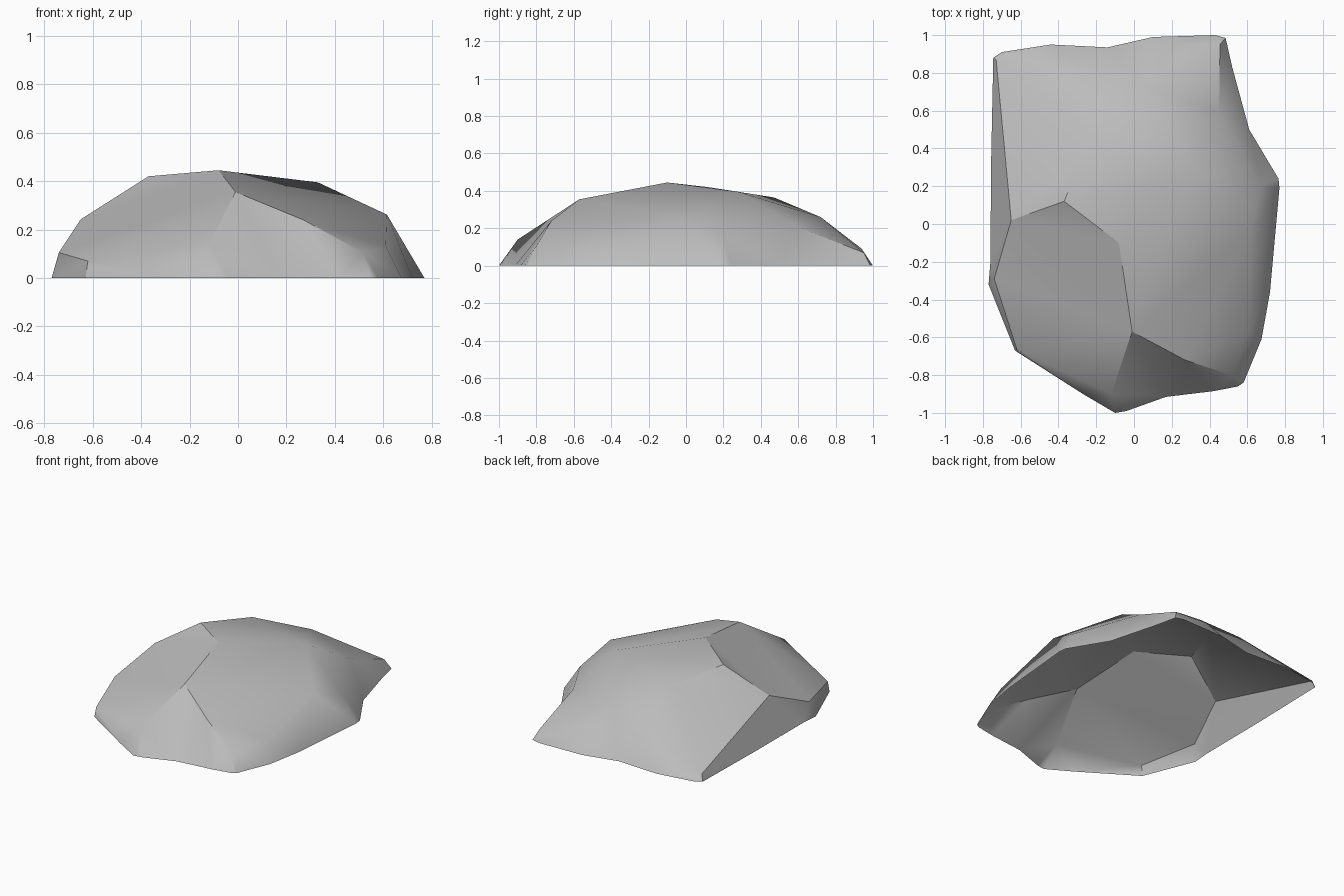
import bpy
import bmesh
from mathutils import Vector
from mathutils.geometry import delaunay_2d_cdt

start_cube = bpy.data.objects.get("Cube")
if start_cube:
    bpy.data.objects.remove(start_cube, do_unlink=True)

# Ground outline of the boulder, counter-clockwise from the front tip
rim = [(-.1, -1), (-.04, -.99), (.17, -.915), (.42, -.885), (.55, -.86), (.58, -.84),
       (.675, -.61), (.72, -.36), (.77, .19), (.765, .24), (.61, .5), (.52, .83),
       (.485, .985), (.43, 1), (.1, .99), (-.14, .935), (-.44, .95), (-.7, .91),
       (-.745, .88), (-.757, .3), (-.76, -.2), (-.77, -.32), (-.63, -.67), (-.27, -.9)]

# Chipped corners above the ground
corners = {
    "apex": (-.08, -.1, .445),
    "west_crown": (-.37, .12, .42),
    "east_crown": (.33, .28, .395),
    "north_crown": (-.22, .47, .365),
    "south_crown": (-.01, -.57, .355),
    "west_shoulder": (-.65, .02, .242),
    "west_foot": (-.74, -.29, .105),
    "southwest_foot": (-.62, -.665, .07),
    "south_foot": (-.12, -.9, .14),
    "south_shoulder": (.27, -.72, .24),
    "southeast_foot": (.515, -.8, .105),
    "east_foot": (.61, -.57, .13),
    "east_shoulder": (.615, -.05, .262),
    "east_bulge": (.67, .2, .16),
    "northeast_shoulder": (.45, .59, .21),
    "northeast_foot": (.455, .95, .07),
    "north_foot": (.2, .94, .09),
    "north_shoulder": (.06, .72, .26),
    "north_hollow": (-.2, .79, .2),
    "northwest_foot": (-.73, .87, .045),
}

# Ridges that must stay as edges, each a chain of corners
ridges = [
    "west_shoulder west_crown apex south_crown south_foot southwest_foot west_foot",
    "west_foot west_shoulder northwest_foot north_hollow north_shoulder north_foot",
    "west_shoulder apex east_crown south_crown west_shoulder",
    "south_crown south_shoulder southeast_foot east_foot east_shoulder east_crown",
    "south_shoulder east_shoulder south_crown southwest_foot",
    "south_crown west_foot",
    "east_crown northeast_shoulder northeast_foot north_foot",
    "east_crown east_bulge northeast_shoulder north_shoulder",
    "east_shoulder east_bulge",
    "west_crown north_crown north_shoulder east_crown north_crown",
    "west_shoulder north_crown northwest_foot",
    "north_crown north_hollow",
    "west_crown east_crown",
    "northeast_foot north_shoulder",
]

# Triangulate the plan and lift it to its heights; the underside stays open
points = [Vector((x, y, 0)) for x, y in rim] + [Vector(p) for p in corners.values()]
index = {name: len(rim) + i for i, name in enumerate(corners)}
edges = [(i, (i + 1) % len(rim)) for i in range(len(rim))]
for chain in ridges:
    names = chain.split()
    edges += [(index[a], index[b]) for a, b in zip(names, names[1:])]
plan, _, faces, sources, _, _ = delaunay_2d_cdt(
    [p.to_2d() for p in points], edges, [], 1, 1e-5)

bm = bmesh.new()
verts = [bm.verts.new((p.x, p.y, points[src[0]].z if src else 0))
         for p, src in zip(plan, sources)]
for face in faces:
    bm.faces.new([verts[i] for i in face])
bmesh.ops.recalc_face_normals(bm, faces=bm.faces)
if sum(f.normal.z for f in bm.faces) < 0:
    bmesh.ops.reverse_faces(bm, faces=bm.faces)
mesh = bpy.data.meshes.new("boulder")
bm.to_mesh(mesh)
bm.free()
boulder = bpy.data.objects.new("boulder", mesh)
bpy.context.collection.objects.link(boulder)

# Plain grey stone
stone = bpy.data.materials.new("grey stone")
stone.use_nodes = True
stone.diffuse_color = (.5, .5, .5, 1)
stone.node_tree.nodes["Principled BSDF"].inputs["Base Color"].default_value = (.5, .5, .5, 1)
mesh.materials.append(stone)

# Soft shading with the sharpest ridges kept
bpy.ops.object.select_all(action="DESELECT")
boulder.select_set(True)
bpy.context.view_layer.objects.active = boulder
bpy.ops.object.shade_smooth_by_angle(angle=.6)
weighted = boulder.modifiers.new("soft ridges", "WEIGHTED_NORMAL")
weighted.keep_sharp = True
